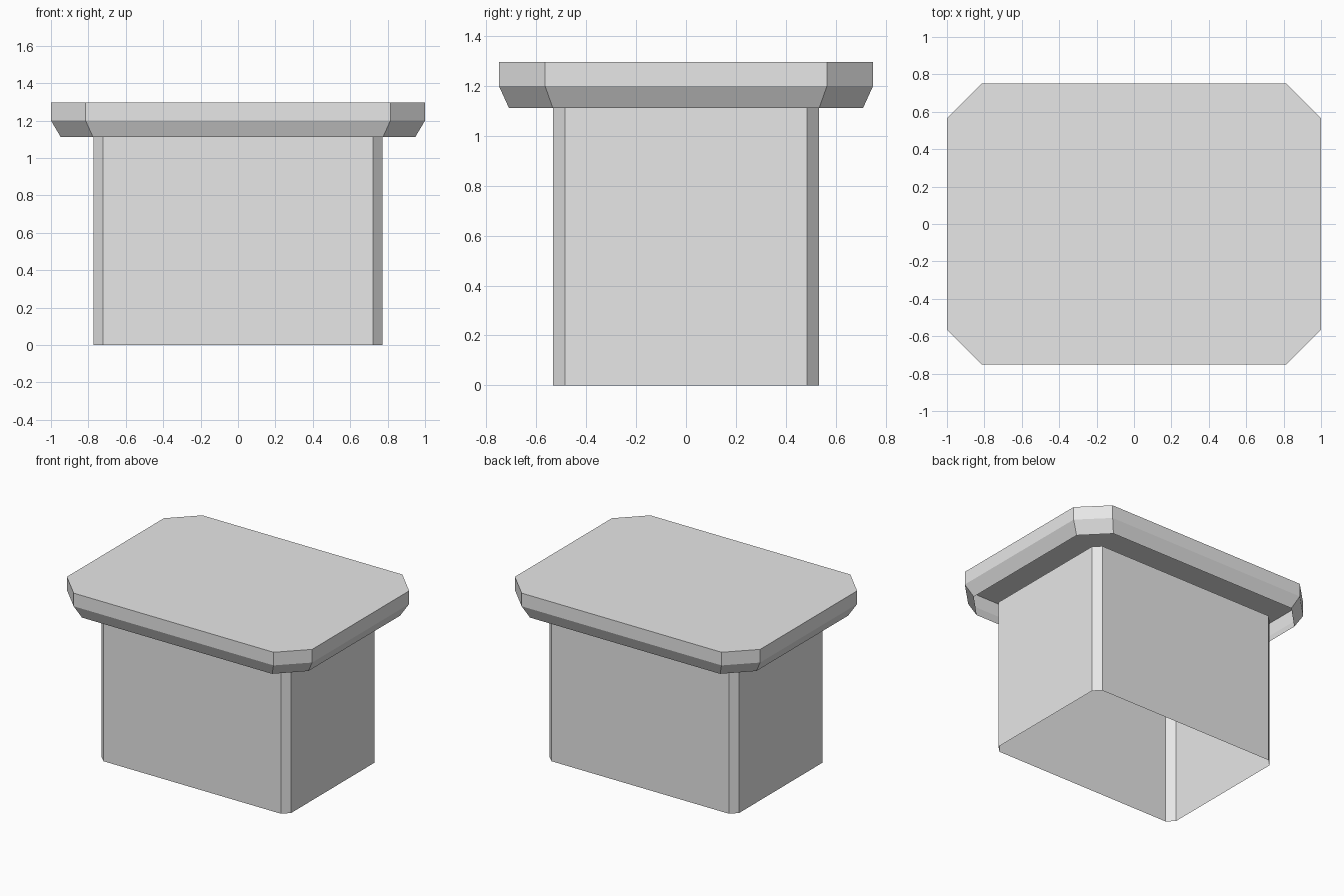
import bpy, bmesh

if "Cube" in bpy.data.objects:
    bpy.data.objects.remove(bpy.data.objects["Cube"])

# Single grey material
grey = bpy.data.materials.new("light grey")
grey.diffuse_color = (0.8, 0.8, 0.8, 1)
grey.use_nodes = True
grey.node_tree.nodes["Principled BSDF"].inputs["Base Color"].default_value = grey.diffuse_color


def octagon(hx, hy, cx, cy):
    """Rectangle with cut corners; cx, cy is where each cut starts."""
    return [(hx, -cy), (hx, cy), (cx, hy), (-cx, hy),
            (-hx, cy), (-hx, -cy), (-cx, -hy), (cx, -hy)]


def shell(name, sections, close_top):
    """Loft (z, outline) sections into an open-bottomed shell."""
    bm = bmesh.new()
    rings = [[bm.verts.new((x, y, z)) for x, y in pts] for z, pts in sections]
    for lo, hi in zip(rings, rings[1:]):
        for i in range(8):
            j = (i + 1) % 8
            bm.faces.new((lo[i], lo[j], hi[j], hi[i]))
    if close_top:
        bm.faces.new(rings[-1])
    mesh = bpy.data.meshes.new(name)
    bm.to_mesh(mesh)
    bm.free()
    mesh.materials.append(grey)
    obj = bpy.data.objects.new(name, mesh)
    bpy.context.collection.objects.link(obj)
    return obj


# Hollow pedestal body, open underneath
base = octagon(0.773, 0.534, 0.723, 0.486)
shell("body", [(0, base), (1.112, base)], False)

# Overhanging lid: bevelled lower edge, upright rim, flat top
rim = octagon(1.0, 0.75, 0.815, 0.565)
lip = octagon(0.948, 0.71, 0.775, 0.534)
shell("lid", [(1.112, lip), (1.2, rim), (1.297, rim)], True)
